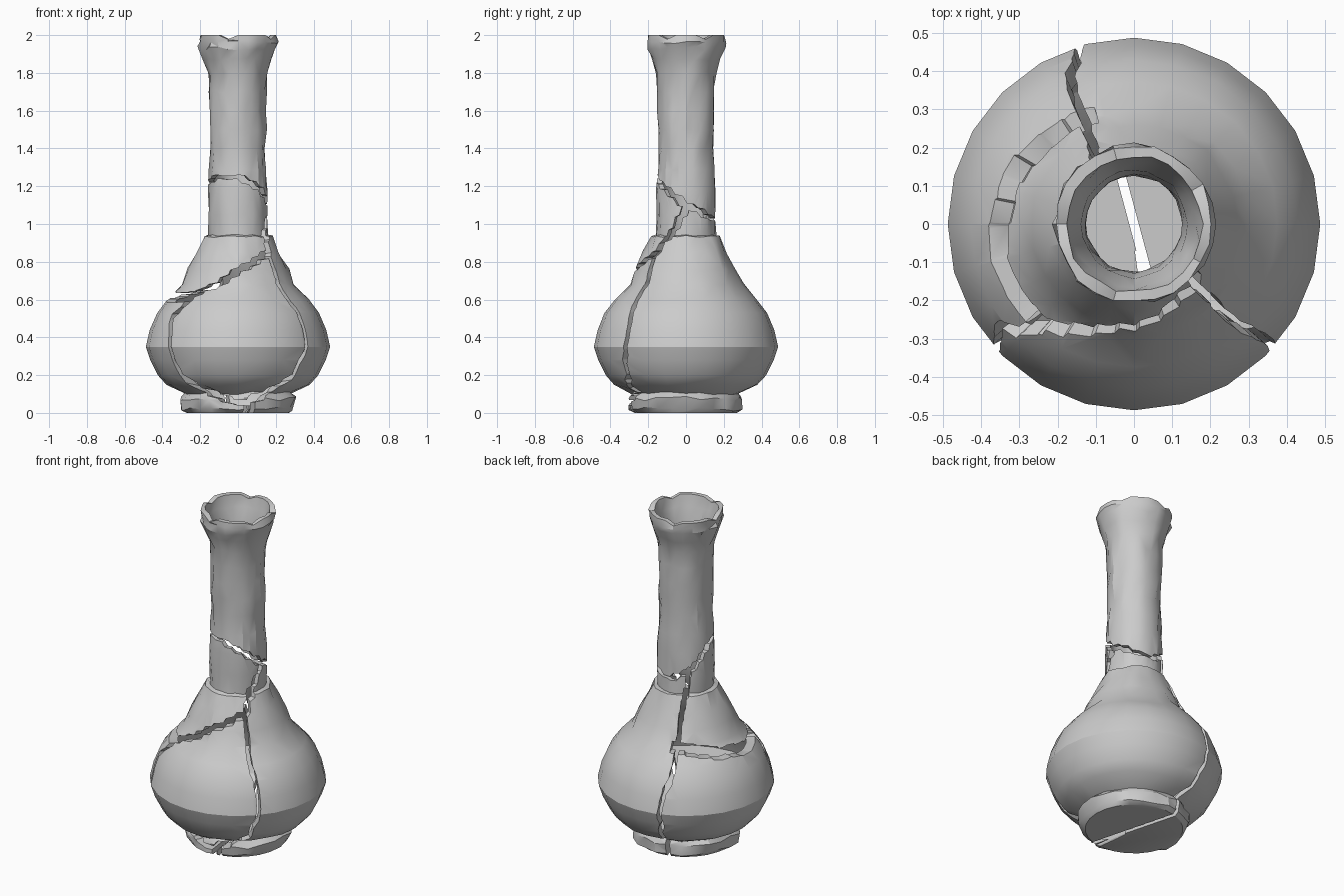
import bpy, bmesh, random
from math import sin, cos, radians
from mathutils import Vector

if "Cube" in bpy.data.objects:
    bpy.data.objects.remove(bpy.data.objects["Cube"])

random.seed(7)
SEG = 24

# Outer and inner wall profiles: (radius, height, roughness)
OUTER = [(0.27, 0.0, 0), (0.295, 0.02, .012), (0.305, 0.075, .012), (0.285, 0.105, .008),
         (0.38, 0.15, .003), (0.425, 0.2, 0), (0.465, 0.28, 0), (0.488, 0.35, 0),
         (0.467, 0.44, 0), (0.43, 0.53, .002), (0.375, 0.60, .003), (0.30, 0.68, .006),
         (0.265, 0.76, .008), (0.22, 0.85, .01), (0.18, 0.935, .006), (0.158, 0.94, .004),
         (0.157, 1.05, .005), (0.157, 1.18, .004), (0.15, 1.29, .007), (0.147, 1.40, .008),
         (0.147, 1.50, .008), (0.148, 1.60, .008), (0.151, 1.70, .008), (0.158, 1.80, .007),
         (0.178, 1.87, .008), (0.205, 1.93, .012), (0.207, 1.965, .009), (0.205, 2.0, .006)]
INNER = [(0.178, 2.0, .005), (0.165, 1.93, .007), (0.14, 1.85, .004), (0.128, 1.68, .004),
         (0.126, 1.45, .004), (0.128, 1.2, .004), (0.13, 0.95, .003), (0.18, 0.84, .005),
         (0.25, 0.68, 0), (0.33, 0.59, 0), (0.39, 0.51, 0), (0.44, 0.35, 0),
         (0.38, 0.21, 0), (0.27, 0.13, 0), (0.2, 0.04, 0)]


def make_object(name, bm):
    bmesh.ops.recalc_face_normals(bm, faces=bm.faces)
    me = bpy.data.meshes.new(name)
    bm.to_mesh(me)
    bm.free()
    ob = bpy.data.objects.new(name, me)
    bpy.context.collection.objects.link(ob)
    return ob


def build_vase():
    """Closed hollow lathe shape with a worn surface."""
    bm = bmesh.new()
    rings = []
    for r, z, rough in OUTER + INNER:
        ring = []
        for i in range(SEG):
            a = radians(360 * i / SEG)
            rr = r + random.uniform(-rough, rough)
            zz = z + random.uniform(-rough, rough) if 0 < z < 2 else z
            if z == 2.0 and i % 5 == 2:          # chips in the lip
                zz -= 0.022
            ring.append(bm.verts.new((rr * cos(a), rr * sin(a), zz)))
        rings.append(ring)
    for lo, hi in zip(rings, rings[1:]):
        for i in range(SEG):
            j = (i + 1) % SEG
            bm.faces.new((lo[i], lo[j], hi[j], hi[i]))
    bm.faces.new(rings[0])
    bm.faces.new(rings[-1])
    bmesh.ops.triangulate(bm, faces=[f for f in bm.faces if len(f.verts) == 4
                                     and random.random() < 0.5])
    return make_object("vase", bm)


def radius_at(z):
    z = max(0.0, min(2.0, z))
    for (r0, z0, _), (r1, z1, _) in zip(OUTER, OUTER[1:]):
        if z0 <= z <= z1:
            return r0 + (r1 - r0) * (z - z0) / (z1 - z0)
    return 0.3


def crack(name, path, width, closed=False, jag=0.010):
    """Jagged ribbon cutter following (angle, height) points through the wall."""
    pts = []
    for (a0, z0), (a1, z1) in zip(path, path[1:]):
        length = ((z1 - z0) ** 2 + (radians(a1 - a0) * radius_at((z0 + z1) / 2)) ** 2) ** 0.5
        n = max(1, round(length / 0.07))
        for k in range(n):
            t = k / n
            z = z0 + (z1 - z0) * t
            j = jag if k else 0
            pts.append((a0 + (a1 - a0) * t + random.uniform(-j, j) / radius_at(z) * 57.3,
                        z + random.uniform(-j, j)))
    if not closed:
        pts.append(path[-1])
    bm = bmesh.new()
    loops = []
    n = len(pts)
    for i, (a, z) in enumerate(pts):
        p = pts[(i - 1) % n] if closed or i else pts[i]
        q = pts[(i + 1) % n] if closed or i < n - 1 else pts[i]
        da = (q[0] - p[0] + 180) % 360 - 180
        tangent = Vector((radians(da) * radius_at(z), q[1] - p[1])).normalized()
        u, v = -tangent.y * width / 2, tangent.x * width / 2
        radial = Vector((cos(radians(a)), sin(radians(a)), 0))
        side = Vector((-radial.y, radial.x, 0))
        loops.append([bm.verts.new(radial * r + side * u * s + Vector((0, 0, z + v * s)))
                      for r, s in ((0.07, -1), (0.62, -1), (0.62, 1), (0.07, 1))])
    pairs = list(zip(loops, loops[1:])) + ([(loops[-1], loops[0])] if closed else [])
    for A, B in pairs:
        for k in range(4):
            m = (k + 1) % 4
            bm.faces.new((A[k], A[m], B[m], B[k]))
    if not closed:
        bm.faces.new(loops[0])
        bm.faces.new(loops[-1])
    bmesh.ops.triangulate(bm, faces=bm.faces)
    return make_object(name, bm)


def floor_crack():
    """Straight slot across the base."""
    bm = bmesh.new()
    bmesh.ops.create_cube(bm, size=1)
    ax = Vector((-0.26, 0.966, 0))
    nx = Vector((0.966, 0.26, 0))
    for v in bm.verts:
        c = v.co.copy()
        v.co = nx * c.x * 0.024 + ax * c.y * 0.66 + Vector((0, 0, c.z * 0.2))
    return make_object("floor_crack", bm)


vase = build_vase()
cutters = [
    crack("neck_crack", [(-180, 1.22), (-135, 1.25), (-90, 1.25), (-45, 1.19), (0, 1.10),
                         (45, 1.04), (90, 1.02), (135, 1.08), (180, 1.22)], 0.02, True, 0.006),
    crack("right_crack", [(5, 1.10), (-38, 0.91), (-45, 0.83), (-45, 0.65), (-41, 0.4),
                          (-46, 0.2), (-62, 0.10), (-80, 0.06), (-86, -0.05)], 0.022),
    crack("front_crack", [(-42, 0.85), (-60, 0.82), (-88, 0.76), (-132, 0.62), (-143, 0.5),
                          (-138, 0.35), (-135, 0.2), (-125, 0.12), (-95, 0.06), (-76, 0.05)], 0.022),
    crack("left_crack", [(-130, 0.62), (-155, 0.61), (-180, 0.62), (-210, 0.65), (-251, 0.68)], 0.05),
    crack("back_crack", [(133, 1.10), (122, 0.92), (117, 0.8), (115, 0.6), (108, 0.4),
                         (107, 0.15), (105, -0.05)], 0.022),
    floor_crack(),
]

# Break the vase along the cracks
for c in cutters:
    c.hide_render = True
    m = vase.modifiers.new(c.name, 'BOOLEAN')
    m.operation = 'DIFFERENCE'
    m.solver = 'EXACT'
    m.object = c
dg = bpy.context.evaluated_depsgraph_get()
broken = bpy.data.meshes.new_from_object(vase.evaluated_get(dg))
vase.modifiers.clear()
vase.data = broken
for c in cutters:
    bpy.data.objects.remove(c)

# Separate into shards and shade
bpy.context.view_layer.objects.active = vase
vase.select_set(True)
bpy.ops.object.mode_set(mode='EDIT')
bpy.ops.mesh.select_all(action='SELECT')
bpy.ops.mesh.separate(type='LOOSE')
bpy.ops.object.mode_set(mode='OBJECT')
for i, ob in enumerate(list(bpy.context.scene.objects)):
    ob.name = f"vase_shard_{i + 1}"
    ob.select_set(True)
bpy.ops.object.shade_smooth_by_angle(angle=radians(30))
